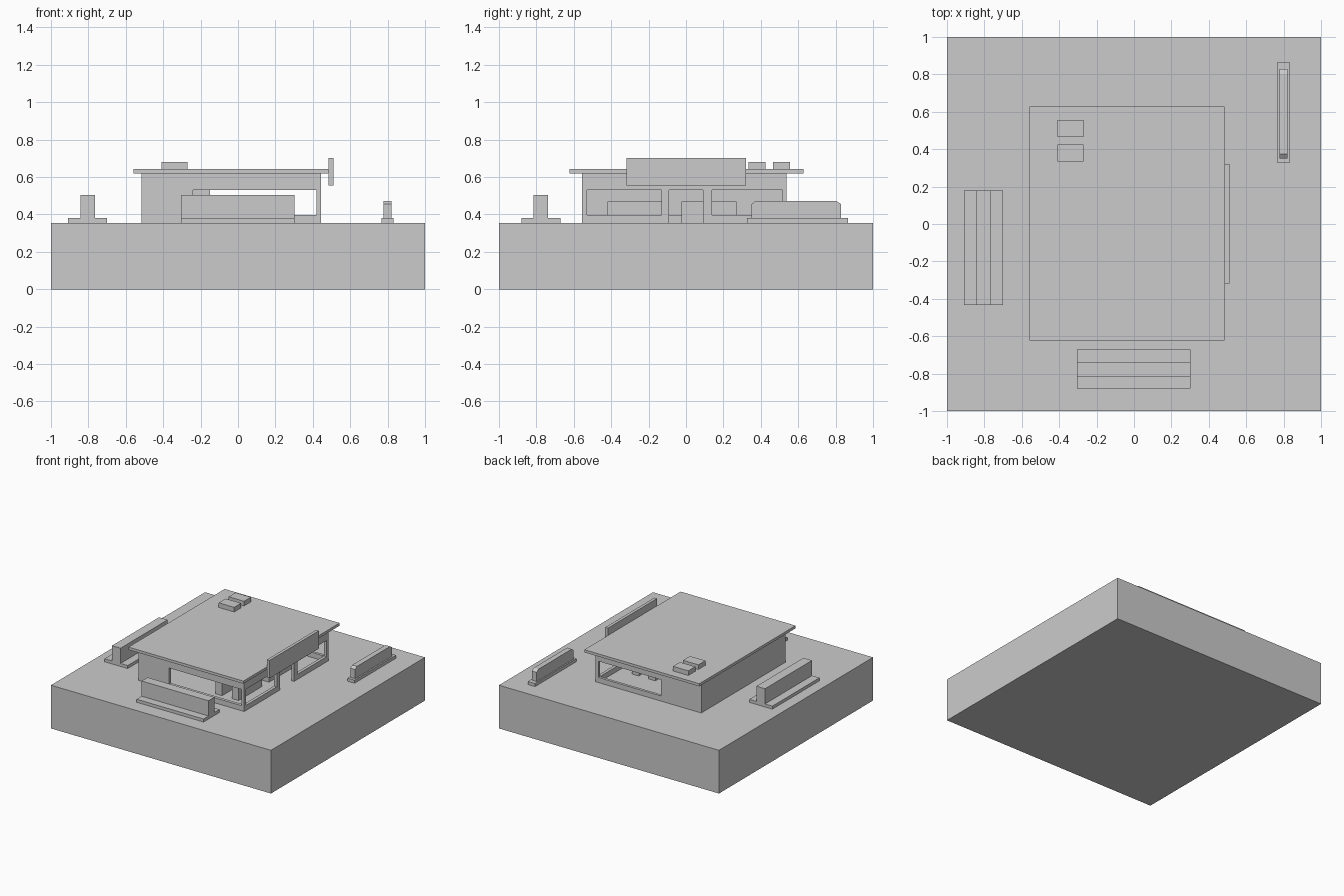
import bpy
import bmesh

if "Cube" in bpy.data.objects:
    bpy.data.objects.remove(bpy.data.objects["Cube"])

G = 0.355  # top of the ground slab


def prism(name, pts, axis, lo, hi):
    """Extrude a closed 2D outline along x (axis 0), y (1) or z (2)."""
    bm = bmesh.new()

    def place(p, d):
        c = list(p)
        c.insert(axis, d)
        return bm.verts.new(c)
    face = bm.faces.new([place(p, lo) for p in pts])
    ext = bmesh.ops.extrude_face_region(bm, geom=[face])
    for v in ext["geom"]:
        if isinstance(v, bmesh.types.BMVert):
            v.co[axis] = hi
    bmesh.ops.recalc_face_normals(bm, faces=bm.faces)
    mesh = bpy.data.meshes.new(name)
    bm.to_mesh(mesh)
    bm.free()
    ob = bpy.data.objects.new(name, mesh)
    bpy.context.collection.objects.link(ob)
    return ob


def box(name, x0, x1, y0, y1, z0, z1):
    return prism(name, [(x0, y0), (x1, y0), (x1, y1), (x0, y1)], 2, z0, z1)


# Ground slab
box("ground_slab", -1, 1, -1, 1, 0, G)

# Shop walls: hollow shell with window and door openings
walls = box("shop_walls", -0.515, 0.445, -0.555, 0.537, G, 0.62)
openings = {
    "room": (-0.49, 0.42, -0.53, 0.515, 0.30, 0.70),
    "front_window": (-0.24, 0.42, -0.60, -0.50, 0.397, 0.53),
    "back_window": (-0.15, 0.42, 0.49, 0.60, 0.397, 0.53),
    "side_window_a": (0.38, 0.50, -0.53, -0.132, 0.397, 0.53),
    "side_window_b": (0.38, 0.50, 0.14, 0.515, 0.397, 0.53),
    "doorway": (0.38, 0.50, -0.092, 0.092, 0.30, 0.53),
}
for name, dims in openings.items():
    cutter = box(name + "_cutter", *dims)
    cutter.hide_render = True
    cutter.hide_viewport = True
    cutter.display_type = 'WIRE'
    mod = walls.modifiers.new(name, 'BOOLEAN')
    mod.operation = 'DIFFERENCE'
    mod.solver = 'EXACT'
    mod.object = cutter

# Flat roof, fascia sign panel and rooftop vents
box("roof", -0.56, 0.485, -0.623, 0.627, 0.62, 0.642)
box("sign_panel", 0.485, 0.51, -0.318, 0.32, 0.555, 0.702)
for i, y in enumerate((0.38, 0.51)):
    box(f"roof_vent_{i + 1}", -0.41, -0.27, y - 0.045, y + 0.045, 0.642, 0.68)

# Interior shelves in two rows, and a low counter behind
for i, x in enumerate((0.12, 0.27)):
    for j, (y0, y1) in enumerate(((-0.42, -0.12), (-0.025, 0.27))):
        box(f"shelf_{i + 1}_{j + 1}", x - 0.03, x + 0.03, y0, y1, G, 0.47)
box("low_counter", -0.09, -0.02, -0.12, -0.01, G, 0.397)

# Free-standing walls on plinths
box("left_plinth", -0.91, -0.70, -0.432, 0.178, G, 0.38)
box("left_barrier", -0.843, -0.765, -0.432, 0.178, 0.38, 0.505)
box("front_plinth", -0.305, 0.303, -0.88, -0.672, G, 0.38)
box("front_barrier", -0.305, 0.303, -0.815, -0.738, 0.38, 0.505)

# Low side sign with clipped top corners
box("side_sign_base", 0.766, 0.832, 0.325, 0.866, G, 0.38)
prism("side_sign", [(0.35, 0.38), (0.83, 0.38), (0.83, 0.455), (0.803, 0.472),
                    (0.373, 0.472), (0.35, 0.455)], 0, 0.777, 0.82)
